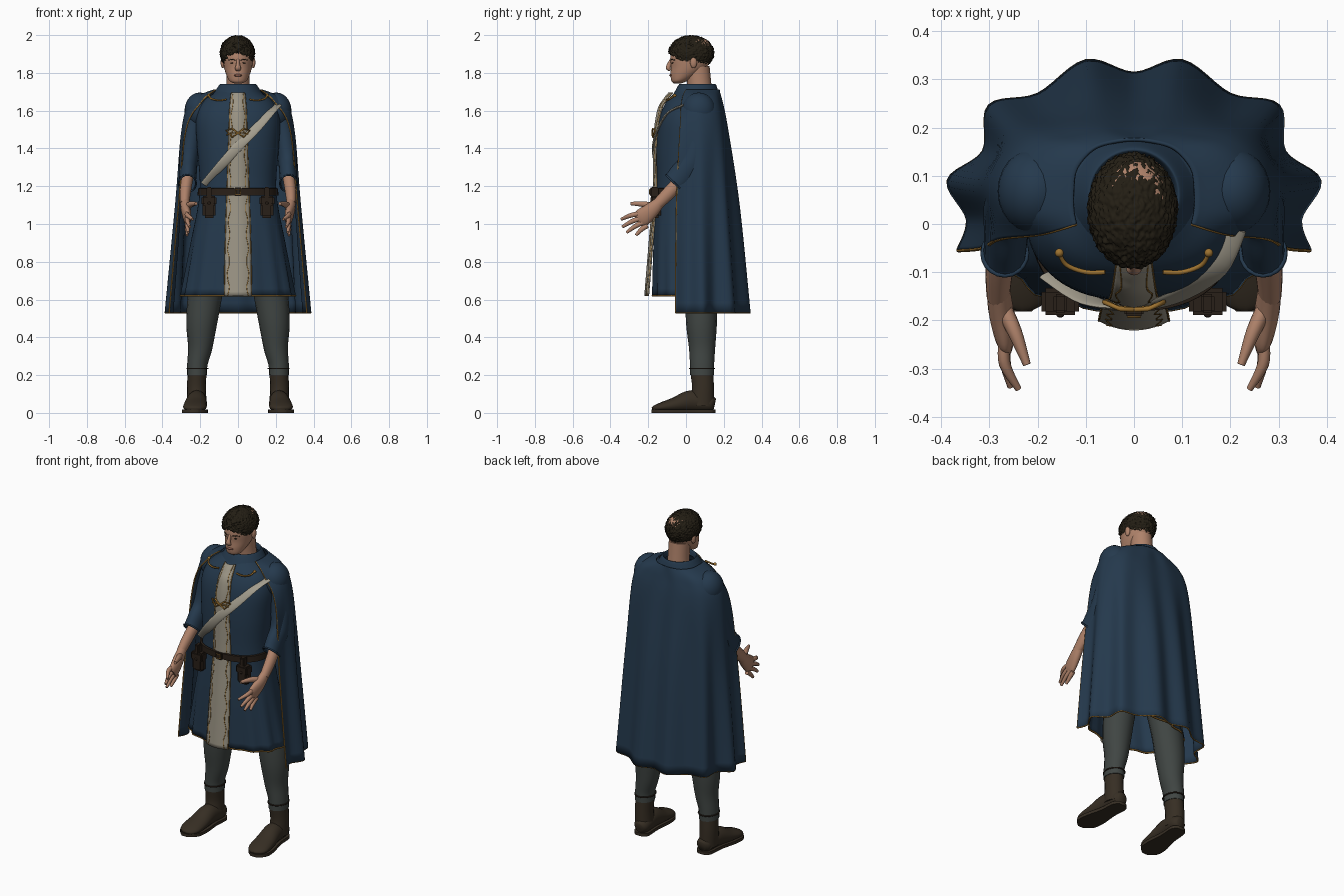
import bpy, bmesh, math
from mathutils import Vector, noise

if "Cube" in bpy.data.objects:
    bpy.data.objects.remove(bpy.data.objects["Cube"])


def material(name, *rgb):
    m = bpy.data.materials.new(name)
    m.use_nodes = True
    m.diffuse_color = (*rgb, 1)
    bsdf = m.node_tree.nodes["Principled BSDF"]
    bsdf.inputs["Base Color"].default_value = (*rgb, 1)
    bsdf.inputs["Roughness"].default_value = 0.8
    return m


BLUE = material("blue wool", .018, .041, .074)
CREAM = material("cream linen", .33, .3, .235)
SASH = material("pale sash", .37, .34, .27)
GOLD = material("gold trim", .34, .17, .03)
SKIN = material("skin", .43, .225, .145)
LIPS = material("lips", .26, .11, .075)
HAIR = material("dark hair", .017, .013, .007)
TROUSER = material("grey green cloth", .051, .06, .056)
BOOT = material("boot leather", .037, .027, .017)
BELT = material("belt leather", .022, .014, .009)


def finish(name, bm, mat, angle=50):
    bmesh.ops.recalc_face_normals(bm, faces=bm.faces)
    me = bpy.data.meshes.new(name)
    bm.to_mesh(me)
    bm.free()
    me.materials.append(mat)
    ob = bpy.data.objects.new(name, me)
    bpy.context.collection.objects.link(ob)
    bpy.ops.object.select_all(action='DESELECT')
    bpy.context.view_layer.objects.active = ob
    ob.select_set(True)
    bpy.ops.object.shade_smooth_by_angle(angle=math.radians(angle))
    return ob


def spline(pts, k=5):
    """Points of a smooth curve through pts, of any dimension."""
    out = []
    for i in range(len(pts) - 1):
        a, b, c, d = (pts[max(i - 1, 0)], pts[i], pts[i + 1], pts[min(i + 2, len(pts) - 1)])
        for j in range(k):
            t = j / k
            out.append(tuple(q + t / 2 * (r - p + t * (2*p - 5*q + 4*r - s + t * (3*q - p - 3*r + s)))
                             for p, q, r, s in zip(a, b, c, d)))
    return out + [tuple(pts[-1])]


def grid(name, rows, mat, closed=True, caps=False, thick=0):
    bm = bmesh.new()
    vs = [[bm.verts.new(p) for p in row] for row in rows]
    n = len(rows[0])
    for a, b in zip(vs, vs[1:]):
        for i in range(n if closed else n - 1):
            j = (i + 1) % n
            bm.faces.new((a[i], a[j], b[j], b[i]))
    if caps:
        bm.faces.new(vs[0])
        bm.faces.new(vs[-1])
    ob = finish(name, bm, mat)
    if thick:
        mod = ob.modifiers.new("thickness", 'SOLIDIFY')
        mod.thickness = thick
        mod.offset = 0


def tube(name, pts, mat, caps=True, n=16):
    """Sweep ellipses along (x, y, z, side radius, other radius)."""
    pts = spline(pts)
    rows = []
    for i, p in enumerate(pts):
        c = Vector(p[:3])
        t = (Vector(pts[min(i + 1, len(pts) - 1)][:3]) - Vector(pts[max(i - 1, 0)][:3])).normalized()
        a = (Vector((1, 0, 0)) - t * t.x).normalized()
        b = t.cross(a)
        rows.append([c + a * p[3] * math.cos(w) + b * p[4] * math.sin(w)
                     for w in (math.tau * q / n for q in range(n))])
    grid(name, rows, mat, True, caps)


def loft(name, rings, mat, n=48, power=1, ripple=None, caps=False, thick=0, k=5):
    """Stack level rings given as (z, centre y, x radius, y radius)."""
    def pw(v):
        return math.copysign(abs(v) ** power, v)
    rows = []
    for z, cy, rx, ry in spline(rings, k):
        row = []
        for q in range(n):
            w = math.tau * q / n
            s = 1 + (ripple(z, w) if ripple else 0)
            row.append((pw(math.cos(w)) * rx * s, cy + pw(math.sin(w)) * ry * s, z))
        rows.append(row)
    grid(name, rows, mat, True, caps, thick)
    return rows


def wire(name, pts, mat, r=.004, cyclic=False):
    cu = bpy.data.curves.new(name, 'CURVE')
    cu.dimensions = '3D'
    cu.bevel_depth = r
    cu.bevel_resolution = 1
    cu.use_fill_caps = True
    sp = cu.splines.new('POLY')
    sp.points.add(len(pts) - 1)
    for s, p in zip(sp.points, pts):
        s.co = (*p, 1)
    sp.use_cyclic_u = cyclic
    cu.materials.append(mat)
    bpy.context.collection.objects.link(bpy.data.objects.new(name, cu))


def ball(name, c, r, mat):
    bm = bmesh.new()
    bmesh.ops.create_uvsphere(bm, u_segments=24, v_segments=14, radius=1)
    for v in bm.verts:
        v.co = Vector(c) + v.co * Vector(r)
    finish(name, bm, mat)


def box(name, c, size, mat, bevel=.008):
    bm = bmesh.new()
    bmesh.ops.create_cube(bm, size=1)
    for v in bm.verts:
        v.co = Vector(c) + v.co * Vector(size)
    bmesh.ops.bevel(bm, geom=bm.edges[:], offset=bevel, segments=2, affect='EDGES')
    finish(name, bm, mat)


# Tunic with a softly rippled skirt
def skirt(z, w):
    return .03 * max(0, (1.1 - z) / .5) * math.cos(14 * w)


tunic = loft("tunic", [(.62, .01, .295, .185), (.9, 0, .245, .17), (1.17, 0, .2, .155),
                       (1.4, .01, .213, .165), (1.55, .02, .22, .16), (1.64, .035, .19, .14),
                       (1.69, .05, .125, .11), (1.71, .06, .1, .095)], BLUE, 64, .85, skirt, thick=.006)
wire("tunic_hem_trim", tunic[0], GOLD, .005, True)
loft("collar", [(1.65, .05, .16, .135), (1.69, .055, .13, .12), (1.735, .06, .1, .1),
                (1.738, .06, .09, .09), (1.71, .06, .083, .083)], BLUE)

# Front panel, its edging and clasp
panel = spline([(.62, .074, -.218), (.9, .069, -.195), (1.17, .06, -.174), (1.45, .05, -.17),
                (1.6, .045, -.15), (1.66, .04, -.118), (1.695, .036, -.09)], 8)


def on_panel(z, hw, y, s):
    return (hw * s, y + .02 * s * s, z)


grid("front_panel", [[on_panel(*p, q / 5) for q in range(-5, 6)] for p in panel], CREAM, False, thick=.006)
for side in (1, -1):
    for inset, wave in ((.98, 0), (.72, .1)):
        line = [Vector(on_panel(*p, side * (inset + wave * math.sin(p[0] * 45)))) - Vector((0, .003, 0))
                for p in panel]
        wire("panel_edging", line, GOLD, .002)
    wire("chest_clasp", [(0, -.178, 1.48), (side * .03, -.176, 1.505), (side * .062, -.162, 1.495),
                         (side * .03, -.176, 1.46), (0, -.178, 1.482)], GOLD, .005)
    wire("clasp_bar", [(0, -.177, 1.482), (side * .035, -.172, 1.482), (side * .06, -.16, 1.472)], GOLD, .004)
    wire("collar_cord", spline([(side * .06, -.1, 1.66), (side * .1, -.1, 1.655),
                                (side * .14, -.085, 1.663), (side * .155, -.06, 1.68)]), GOLD, .005)
    ball("cord_knot", (side * .155, -.06, 1.68), (.009, .009, .009), GOLD)

# Sash across the chest
tube("sash", [(.212, -.01, 1.63, .022, .006), (.17, -.095, 1.59, .024, .006), (.09, -.15, 1.5, .025, .006),
              (0, -.173, 1.41, .026, .007), (-.09, -.16, 1.31, .025, .006),
              (-.18, -.105, 1.21, .02, .006)], SASH)

# Belt with buckle
loft("belt", [(1.15, 0, .205, .17), (1.152, 0, .214, .181), (1.188, 0, .212, .181), (1.19, 0, .203, .17)],
     BELT, 64, .85, k=1)
box("belt_buckle", (0, -.184, 1.17), (.04, .014, .045), BELT, .004)
wire("buckle_rim", [(-.013, -.193, 1.157), (.013, -.193, 1.157), (.013, -.193, 1.183), (-.013, -.193, 1.183)],
     GOLD, .002, True)

# Cloak: half sections from the front edge to the middle of the back
sections = [
    (.53, [(.365, -.055), (.345, .01), (.385, .09), (.312, .15), (.3, .245), (.2, .268), (.1, .338), (0, .312)]),
    (1.1, [(.315, -.05), (.305, .01), (.33, .08), (.287, .145), (.265, .21), (.18, .23), (.09, .28), (0, .265)]),
    (1.5, [(.275, -.03), (.288, .02), (.295, .08), (.27, .14), (.23, .185), (.16, .205), (.08, .22), (0, .215)]),
    (1.65, [(.19, -.02), (.235, .02), (.245, .07), (.22, .13), (.18, .165), (.12, .18), (.06, .19), (0, .185)]),
    (1.71, [(.12, 0), (.125, .03), (.125, .07), (.12, .11), (.1, .14), (.075, .16), (.04, .17), (0, .175)])]
levels = []
for z, half in sections:
    whole = half + [(-x, y) for x, y in half[-2::-1]]
    levels.append([(x, y, z) for x, y in spline(whole, 6)])
columns = [spline(list(col), 7) for col in zip(*levels)]
grid("cloak", columns, BLUE, False, thick=.007)
wire("cloak_hem_trim", [c[0] for c in columns], GOLD)
for edge in (columns[0], columns[-1]):
    wire("cloak_edge_trim", edge, GOLD)

# Head, face and neck
loft("head", [(1.745, -.045, .022, .02), (1.757, -.035, .045, .042), (1.79, -.008, .062, .074),
              (1.83, .015, .074, .095), (1.88, .024, .08, .107), (1.93, .033, .079, .104),
              (1.97, .04, .058, .075), (1.985, .04, .02, .03)], SKIN, 32, caps=True)
tube("neck", [(0, .075, 1.64, .075, .07), (0, .072, 1.72, .062, .064), (0, .06, 1.83, .06, .065)], SKIN)
tube("nose", [(0, -.074, 1.875, .008, .008), (0, -.088, 1.845, .01, .012), (0, -.094, 1.825, .016, .012),
              (0, -.082, 1.814, .012, .006)], SKIN)
ball("lips", (0, -.078, 1.787), (.022, .011, .007), LIPS)
for side in (1, -1):
    ball("eye", (side * .03, -.07, 1.853), (.011, .007, .0035), HAIR)
    wire("eyebrow", [(side * .014, -.081, 1.867), (side * .032, -.075, 1.872), (side * .052, -.058, 1.867)],
         HAIR, .0025)
    ball("ear", (side * .08, .04, 1.855), (.012, .018, .03), SKIN)

# Cropped curly hair, trimmed along a ragged hairline
bm = bmesh.new()
bmesh.ops.create_icosphere(bm, subdivisions=6, radius=1)
for v in bm.verts:
    bump = 1 + .07 * noise.noise(v.co * 14)
    v.co = Vector((-.003, .028, 1.905)) + v.co * bump * Vector((.092, .119, .093))


def hairline(x, y):
    base = 1.886 - .7 * (y + .07) if y < -.01 else 1.842
    return base + .016 * noise.noise(Vector((x, y, 0)) * 90)


bmesh.ops.delete(bm, geom=[v for v in bm.verts if v.co.z < hairline(v.co.x, v.co.y)], context='VERTS')
finish("hair", bm, HAIR, 80)

# Paired parts: arms, hands, pouches, legs and boots
for side, tag in ((1, "left_"), (-1, "right_")):
    def limb(name, pts, mat, **kw):
        tube(tag + name, [(side * p[0], *p[1:]) for p in pts], mat, **kw)

    ball(tag + "shoulder", (side * .203, .068, 1.6), (.08, .09, .096), BLUE)
    limb("sleeve", [(.215, .07, 1.63, .05, .06), (.243, .065, 1.48, .055, .065), (.262, .035, 1.34, .05, .065),
                    (.265, -.02, 1.26, .046, .07), (.268, -.06, 1.215, .044, .065)], BLUE, caps=False)
    limb("forearm", [(.268, -.01, 1.25, .032, .036), (.279, -.09, 1.165, .029, .035),
                     (.282, -.15, 1.105, .024, .03)], SKIN)
    limb("palm", [(.281, -.135, 1.12, .024, .028), (.276, -.18, 1.075, .026, .04),
                  (.268, -.23, 1.035, .021, .048), (.264, -.255, 1.017, .012, .036)], SKIN)
    for f, (tip_x, tip_y, tip_z) in enumerate([(.24, -.342, 1.025), (.256, -.337, .985),
                                               (.264, -.315, .955), (.27, -.265, .94)]):
        y, z = -.24 + .012 * f, 1.055 - .021 * f
        limb("finger", [(.269, y, z, .012, .014), (.268, (y + tip_y) / 2, (z + tip_z) / 2 + .006, .012, .013),
                        (tip_x, tip_y, tip_z, .007, .008)], SKIN, n=10)
    limb("thumb", [(.273, -.17, 1.09, .018, .02), (.247, -.225, 1.105, .015, .016),
                   (.222, -.292, 1.108, .008, .009)], SKIN, n=10)
    wire(tag + "cuff_trim", [(side * .268 + .046 * math.cos(w), -.06 + .047 * math.sin(w), 1.215 - .045 * math.sin(w))
                             for w in (math.tau * q / 20 for q in range(20))], BLUE, .005, True)

    box(tag + "pouch", (side * .153, -.158, 1.083), (.07, .05, .1), BELT, .012)
    box(tag + "pouch_flap", (side * .153, -.161, 1.123), (.078, .056, .05), BELT)
    box(tag + "pouch_strap", (side * .153, -.165, 1.16), (.028, .04, .07), BELT, .005)
    ball(tag + "pouch_button", (side * .153, -.189, 1.11), (.008, .005, .008), BELT)

    limb("leg", [(.12, .07, .9, .1, .1), (.17, .08, .65, .092, .086), (.192, .082, .48, .082, .082),
                 (.2, .085, .35, .065, .07), (.215, .085, .26, .054, .064), (.217, .085, .2, .054, .063)], TROUSER)
    wire(tag + "ankle_strap", [(side * .215 + .055 * math.cos(w), .085 + .065 * math.sin(w), .235)
                               for w in (math.tau * q / 24 for q in range(24))], BELT, .004, True)
    limb("boot_shaft", [(.217, .085, .205, .05, .06), (.22, .09, .13, .05, .058), (.217, .085, .04, .052, .065)], BOOT)
    limb("boot_foot", [(.212, .152, .045, .025, .03), (.212, .125, .05, .046, .045), (.218, .03, .062, .052, .058),
                       (.225, -.06, .042, .061, .04), (.23, -.13, .03, .061, .026),
                       (.232, -.165, .024, .042, .016), (.233, -.178, .02, .015, .01)], BOOT)
    sole = [(x * side, y, w) for x, y, w in spline([(.212, .155, .022), (.212, .125, .047), (.218, .03, .05),
                                                    (.226, -.07, .066), (.231, -.14, .061), (.233, -.182, .02)])]
    outline = [(x + w, y) for x, y, w in sole] + [(x - w, y) for x, y, w in reversed(sole)]
    grid(tag + "boot_sole", [[(x, y, z) for x, y in outline] for z in (0, .018)], BOOT, True, True)
